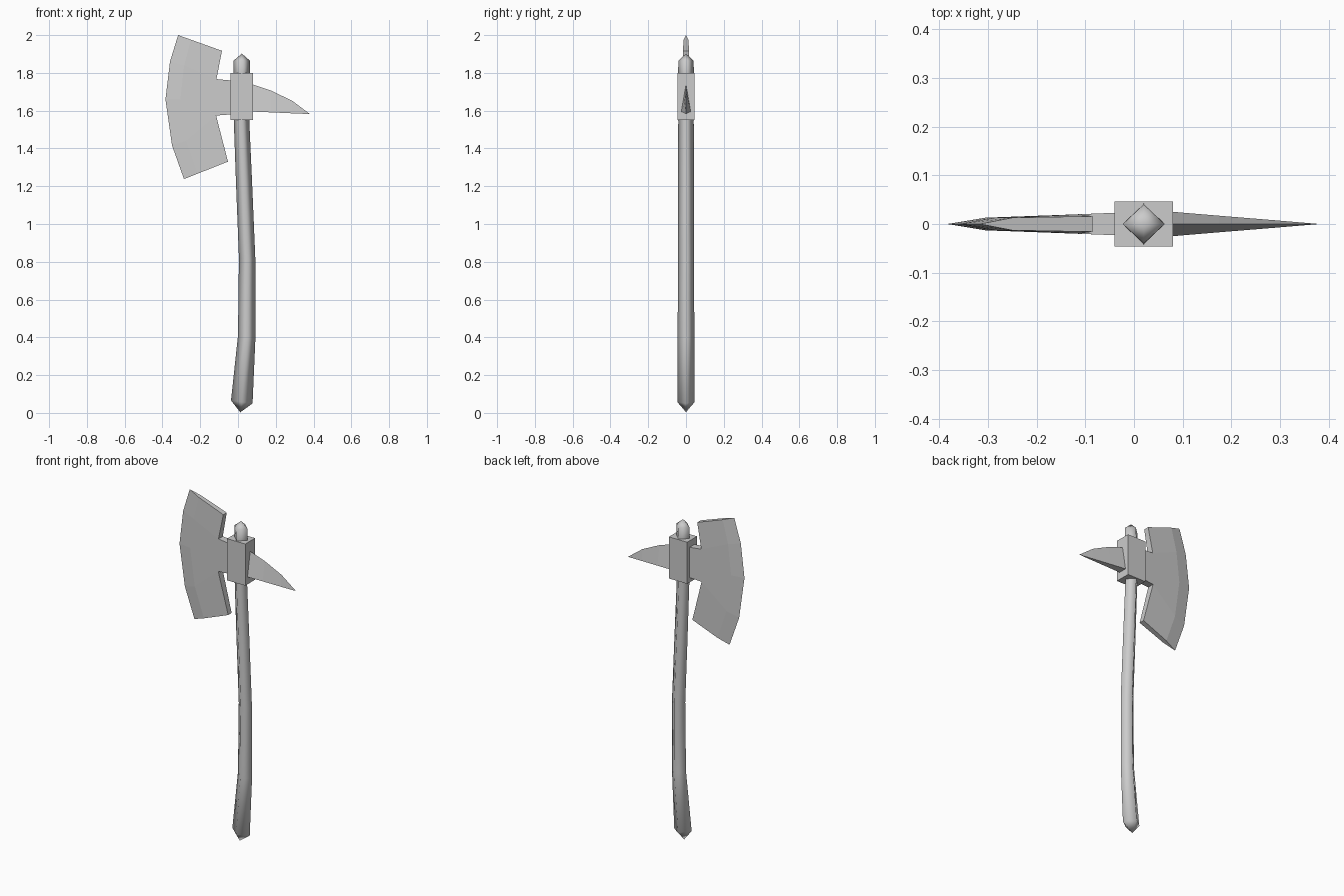
import bpy
import bmesh

cube = bpy.data.objects.get("Cube")
if cube:
    bpy.data.objects.remove(cube, do_unlink=True)

# One plain grey for the whole axe
grey = bpy.data.materials.new("plain grey")
grey.use_nodes = True
colour = (0.6, 0.6, 0.6, 1)
grey.diffuse_color = colour
grey.node_tree.nodes["Principled BSDF"].inputs["Base Color"].default_value = colour


def make_part(name, verts, faces, smooth=False):
    bm = bmesh.new()
    vs = [bm.verts.new(v) for v in verts]
    for f in faces:
        bm.faces.new([vs[i] for i in f])
    bmesh.ops.recalc_face_normals(bm, faces=bm.faces)
    for f in bm.faces:
        f.smooth = smooth
    mesh = bpy.data.meshes.new(name)
    bm.to_mesh(mesh)
    bm.free()
    mesh.materials.append(grey)
    obj = bpy.data.objects.new(name, mesh)
    bpy.context.collection.objects.link(obj)
    return obj


# Handle: smooth diamond rings (left x, left z, right x, right z, half depth)
rings = [
    (-0.037, 0.066, 0.077, 0.05, 0.046),
    (0.0, 0.41, 0.092, 0.39, 0.044),
    (0.005, 0.82, 0.092, 0.81, 0.043),
    (-0.01, 1.2, 0.075, 1.21, 0.042),
    (-0.022, 1.54, 0.06, 1.54, 0.041),
    (-0.023, 1.8, 0.063, 1.8, 0.042),
    (-0.023, 1.865, 0.063, 1.865, 0.04),
]
verts, faces = [], []
for xl, zl, xr, zr, d in rings:
    xm, zm = (xl + xr) / 2, (zl + zr) / 2
    verts += [(xl, 0, zl), (xm, -d, zm), (xr, 0, zr), (xm, d, zm)]
top = len(verts) - 4
verts += [(0.012, 0, 0.003), (0.02, 0, 1.902)]
for j in range(4):
    k = (j + 1) % 4
    for r in range(0, top, 4):
        faces.append((r + j, r + k, r + 4 + k, r + 4 + j))
    faces.append((j, k, top + 4))
    faces.append((top + j, top + k, top + 5))
make_part("handle", verts, faces, smooth=True)

# Socket block around the handle
bpy.ops.mesh.primitive_cube_add(size=1, location=(0.02, 0, 1.675))
socket = bpy.context.object
socket.name = "socket_block"
socket.scale = (0.12, 0.092, 0.247)
socket.data.materials.append(grey)

# Blade: cutting edge, bevel line, back corners and neck, mirrored in depth
edge = [(-0.317, 2.0), (-0.36, 1.86), (-0.384, 1.66), (-0.349, 1.415), (-0.286, 1.238)]
bevel = [(-0.25, 1.976), (-0.285, 1.84), (-0.305, 1.66), (-0.275, 1.44), (-0.215, 1.266)]
back = [(-0.085, 1.917), (-0.114, 1.767), (-0.116, 1.574), (-0.053, 1.33)]
neck = [(-0.04, 1.76), (-0.04, 1.58)]
side = [(x, 0.013, z) for x, z in bevel]
side += [(x, d, z) for (x, z), d in zip(back, (0.016, 0.02, 0.02, 0.016))]
side += [(x, 0.023, z) for x, z in neck]
n = len(side)
verts = [(x, -y, z) for x, y, z in side] + side + [(x, 0, z) for x, z in edge]
panels = [(0, 1, 6, 5), (1, 2, 3, 7, 6), (3, 4, 8, 7), (6, 7, 10, 9)]
rim = [0, 5, 6, 9, 10, 7, 8, 4]
faces = [(a, b, n + b, n + a) for a, b in zip(rim, rim[1:])]
for s in (0, n):
    faces += [tuple(s + i for i in p) for p in panels]
    faces += [(s + i, s + i + 1, 2 * n + i + 1, 2 * n + i) for i in range(4)]
faces += [(0, n, 2 * n), (4, n + 4, 2 * n + 4)]
make_part("axe_blade", verts, faces)

# Back spike: triangular sections with a curved ridge and a flat underside
verts, faces = [], []
for x, ridge, base, d in [(0.08, 1.738, 1.595, 0.025),
                          (0.175, 1.706, 1.591, 0.017),
                          (0.286, 1.653, 1.586, 0.008)]:
    verts += [(x, 0, ridge), (x, -d, base), (x, d, base)]
verts.append((0.381, 0, 1.582))
for j in range(3):
    k = (j + 1) % 3
    faces += [(r + j, r + k, r + 3 + k, r + 3 + j) for r in (0, 3)]
    faces.append((6 + j, 6 + k, 9))
faces.append((0, 1, 2))
make_part("back_spike", verts, faces)
